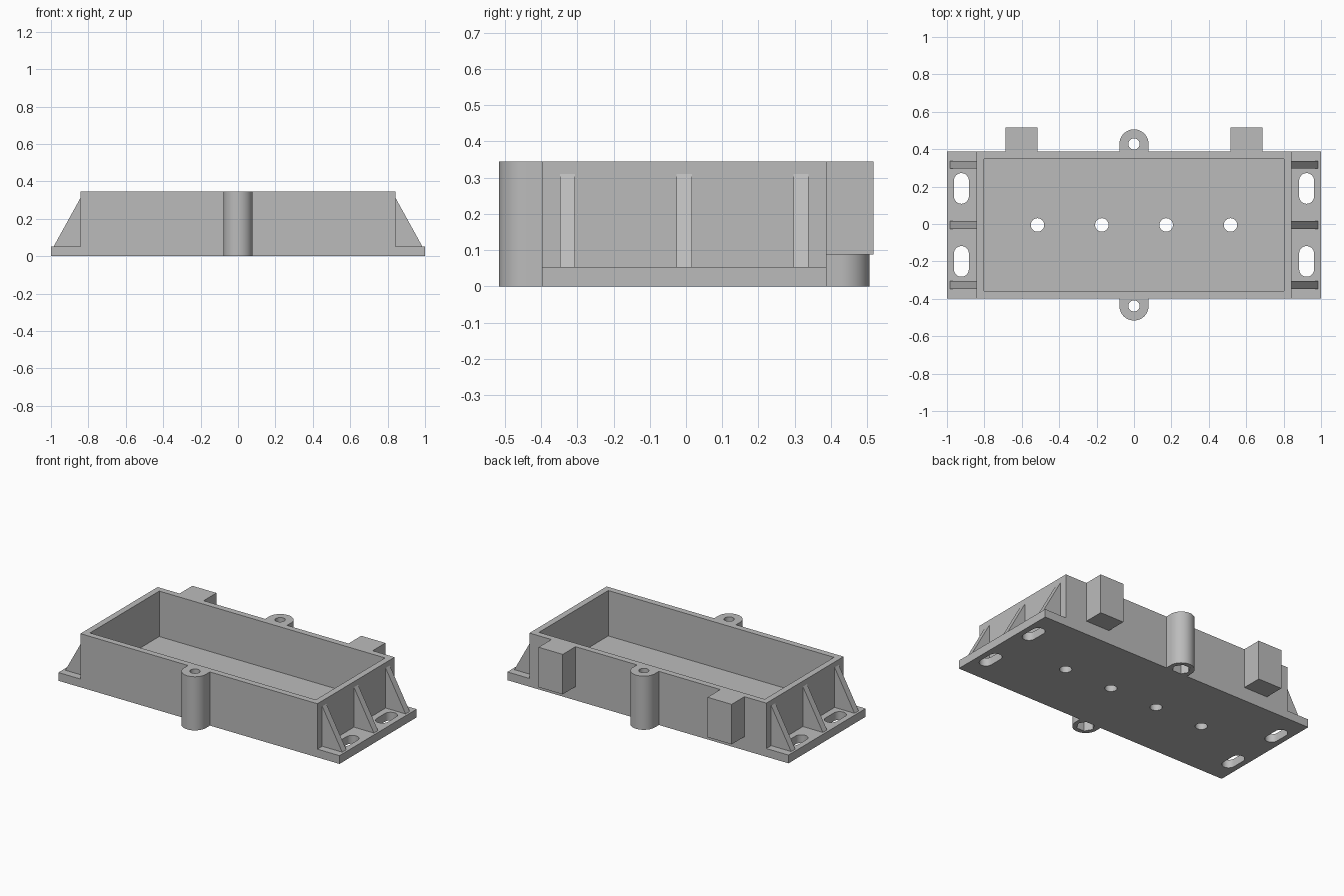
import bpy, bmesh, math
from mathutils import Vector

if "Cube" in bpy.data.objects:
    bpy.data.objects.remove(bpy.data.objects["Cube"], do_unlink=True)

# Main dimensions
CY = -0.005                 # y centre of the tray
HALF_Y, HALF_X = 0.392, 0.843
PLATE, HEIGHT, WALL = 0.053, 0.345, 0.04

grey = bpy.data.materials.new("plain grey")
grey.use_nodes = True
grey.diffuse_color = (0.5, 0.5, 0.5, 1)
grey.node_tree.nodes["Principled BSDF"].inputs["Base Color"].default_value = (0.5, 0.5, 0.5, 1)


def prism(name, outline, depth):
    """Solid made by sweeping a 3D outline along the depth vector."""
    bm = bmesh.new()
    base = bm.faces.new([bm.verts.new(p) for p in outline])
    swept = bmesh.ops.extrude_face_region(bm, geom=[base], use_keep_orig=True)
    top = [v for v in swept["geom"] if isinstance(v, bmesh.types.BMVert)]
    bmesh.ops.translate(bm, verts=top, vec=Vector(depth))
    bmesh.ops.recalc_face_normals(bm, faces=bm.faces)
    mesh = bpy.data.meshes.new(name)
    bm.to_mesh(mesh)
    bm.free()
    mesh.materials.append(grey)
    obj = bpy.data.objects.new(name, mesh)
    bpy.context.collection.objects.link(obj)
    return obj


def upright(name, points, z0, z1):
    return prism(name, [(x, y, z0) for x, y in points], (0, 0, z1 - z0))


def box(name, x0, x1, y0, y1, z0, z1):
    return upright(name, [(x0, y0), (x1, y0), (x1, y1), (x0, y1)], z0, z1)


def arc(x, y, r, start, end, steps):
    angles = [math.radians(start + (end - start) * i / steps) for i in range(steps + 1)]
    return [(x + r * math.cos(a), y + r * math.sin(a)) for a in angles]


def circle(x, y, r, sides=32):
    return arc(x, y, r, 0, 360, sides)[:-1]


def activate(obj):
    bpy.ops.object.select_all(action='DESELECT')
    obj.select_set(True)
    bpy.context.view_layer.objects.active = obj


def combine(obj, others, operation):
    activate(obj)
    for other in others:
        mod = obj.modifiers.new("bool", 'BOOLEAN')
        mod.operation, mod.solver, mod.object = operation, 'EXACT', other
        bpy.ops.object.modifier_apply(modifier=mod.name)
        bpy.data.objects.remove(other, do_unlink=True)


def smooth(obj):
    activate(obj)
    bpy.ops.object.shade_smooth_by_angle(angle=math.radians(30))


# Tray: base plate with end flanges, hollow body
tray = box("tray_body", -1, 1, CY - HALF_Y, CY + HALF_Y, 0, PLATE)
shell = box("shell", -HALF_X, HALF_X, CY - HALF_Y, CY + HALF_Y, 0, HEIGHT)
combine(tray, [shell], 'UNION')

ix, iy = HALF_X - WALL, HALF_Y - WALL
cutters = [box("cavity", -ix, ix, CY - iy, CY + iy, PLATE, HEIGHT + 0.1)]
# Round holes along the floor
for x in (-0.516, -0.172, 0.172, 0.516):
    cutters.append(upright("floor_hole", circle(x, CY, 0.036), -0.1, 0.1))
# Mounting slots in the flanges
for x in (-0.923, 0.923):
    for y in (CY - 0.195, CY + 0.195):
        outline = arc(x, y + 0.042, 0.04, 0, 180, 16) + arc(x, y - 0.042, 0.04, 180, 360, 16)
        cutters.append(upright("slot", outline, -0.1, 0.1))
combine(tray, cutters, 'DIFFERENCE')
smooth(tray)

# Screw bosses with a through hole and a hexagonal nut pocket underneath
for name, side in (("front_boss", -1), ("back_boss", 1)):
    y, wall = CY + side * 0.433, CY + side * HALF_Y
    outline = arc(0, y, 0.078, 0, side * 180, 32) + [(-0.078, wall), (0.078, wall)]
    boss = upright(name, outline, 0, HEIGHT)
    hole = upright("hole", circle(0, y, 0.03), -0.1, HEIGHT + 0.1)
    pocket = upright("pocket", circle(0, y, 0.055, 6), -0.1, 0.08)
    combine(boss, [hole, pocket], 'DIFFERENCE')
    smooth(boss)

for name, s in (("left", 1), ("right", -1)):
    # Raised block on the back wall
    xs = sorted((s * 0.515, s * 0.687))
    box(name + "_back_block", *xs, CY + HALF_Y, 0.517, 0.088, HEIGHT)
    # Triangular ribs bracing the end wall
    for label, y in (("front", -0.322), ("middle", 0), ("back", 0.322)):
        side = [(s * HALF_X, PLATE), (s * 0.985, PLATE), (s * HALF_X, 0.31)]
        prism(f"{name}_{label}_rib", [(x, CY + y - 0.021, z) for x, z in side], (0, 0.042, 0))
